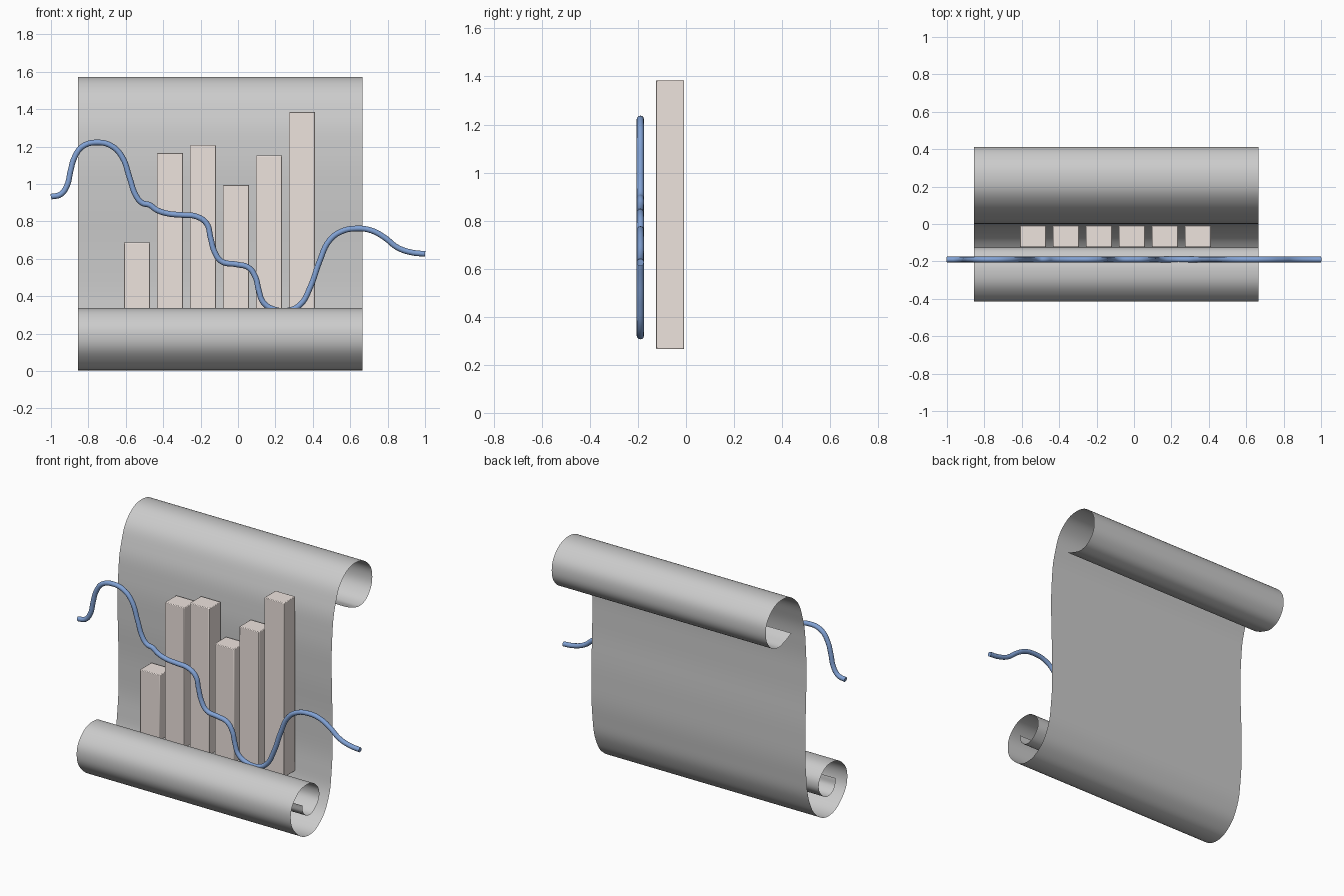
import bpy
from math import pi, radians

if "Cube" in bpy.data.objects:
    bpy.data.objects.remove(bpy.data.objects["Cube"])


def material(name, rgb):
    m = bpy.data.materials.new(name)
    m.diffuse_color = (*rgb, 1)
    m.use_nodes = True
    m.node_tree.nodes["Principled BSDF"].inputs["Base Color"].default_value = m.diffuse_color
    return m


def smooth_curve(name, points, dims, res, **settings):
    """Open automatic-handle curve through 2D points, converted to a mesh."""
    cu = bpy.data.curves.new(name, 'CURVE')
    cu.dimensions = dims
    cu.resolution_u = res
    for key, value in settings.items():
        setattr(cu, key, value)
    sp = cu.splines.new('BEZIER')
    sp.bezier_points.add(len(points) - 1)
    for bp, (a, b) in zip(sp.bezier_points, points):
        bp.co = (a, b, 0)
        bp.handle_left_type = bp.handle_right_type = 'AUTO'
    ob = bpy.data.objects.new(name, cu)
    bpy.context.collection.objects.link(ob)
    bpy.ops.object.select_all(action='DESELECT')
    bpy.context.view_layer.objects.active = ob
    ob.select_set(True)
    bpy.ops.object.convert(target='MESH')
    ob = bpy.context.object
    ob.name = name
    bpy.ops.object.shade_smooth_by_angle(angle=radians(40))
    return ob


# Paper scroll: (y, z) profile from the top curl down to the bottom curl
scroll_profile = [
    (.152, 1.322), (.222, 1.293), (.293, 1.28), (.372, 1.318), (.412, 1.418),
    (.372, 1.518), (.243, 1.573), (.11, 1.518), (.035, 1.368), (.006, 1.18),
    (.001, .93), (.01, .6), (.0, .33), (-.035, .158), (-.11, .05),
    (-.227, .004), (-.355, .062), (-.415, .183), (-.368, .292), (-.25, .337),
    (-.16, .303), (-.125, .233), (-.152, .17), (-.227, .133), (-.285, .166),
    (-.297, .22)]
scroll = smooth_curve("scroll_sheet", scroll_profile, '2D', 8, extrude=.76)
scroll.rotation_euler = (pi / 2, 0, pi / 2)   # local (x, y, z) -> world (y, z, x)
scroll.location.x = -.095

# Bars of the chart
bar_mat = material("bar_beige", (.85, .77, .73))
bottom, front, back = .265, -.124, -.008
for i, top in enumerate([.687, 1.166, 1.208, .995, 1.152, 1.385]):
    bpy.ops.mesh.primitive_cube_add(
        size=1, location=(-.54 + .1765 * i, (front + back) / 2, (bottom + top) / 2))
    bar = bpy.context.object
    bar.name = f"chart_bar_{i + 1}"
    bar.scale = (.139, back - front, top - bottom)
    bpy.ops.object.transform_apply(location=False, rotation=False, scale=True)
    bev = bar.modifiers.new("soft_edges", 'BEVEL')
    bev.width, bev.segments = .004, 2
    bar.data.materials.append(bar_mat)
    bpy.ops.object.shade_smooth_by_angle(angle=radians(30))

# Trend line: (x, z) path of the wavy tube
trend_path = [
    (-1, .932), (-.949, .944), (-.914, .992), (-.896, 1.067), (-.874, 1.142),
    (-.832, 1.2), (-.751, 1.222), (-.671, 1.2), (-.618, 1.142), (-.58, 1.035),
    (-.543, .933), (-.511, .898), (-.473, .888), (-.436, .862), (-.377, .842),
    (-.297, .834), (-.222, .826), (-.168, .789), (-.147, .714), (-.126, .639),
    (-.088, .586), (-.008, .57), (.056, .553), (.094, .5), (.11, .436),
    (.136, .366), (.195, .329), (.275, .325), (.334, .356), (.388, .452),
    (.436, .586), (.489, .698), (.553, .746), (.634, .762), (.714, .751),
    (.783, .714), (.853, .66), (.928, .634), (1, .626)]
trend = smooth_curve("trend_line", trend_path, '3D', 6,
                     bevel_depth=.015, bevel_resolution=4, use_fill_caps=True)
trend.rotation_euler.x = pi / 2
trend.location.y = -.19
trend.data.materials.append(material("line_blue", (.22, .36, .66)))
